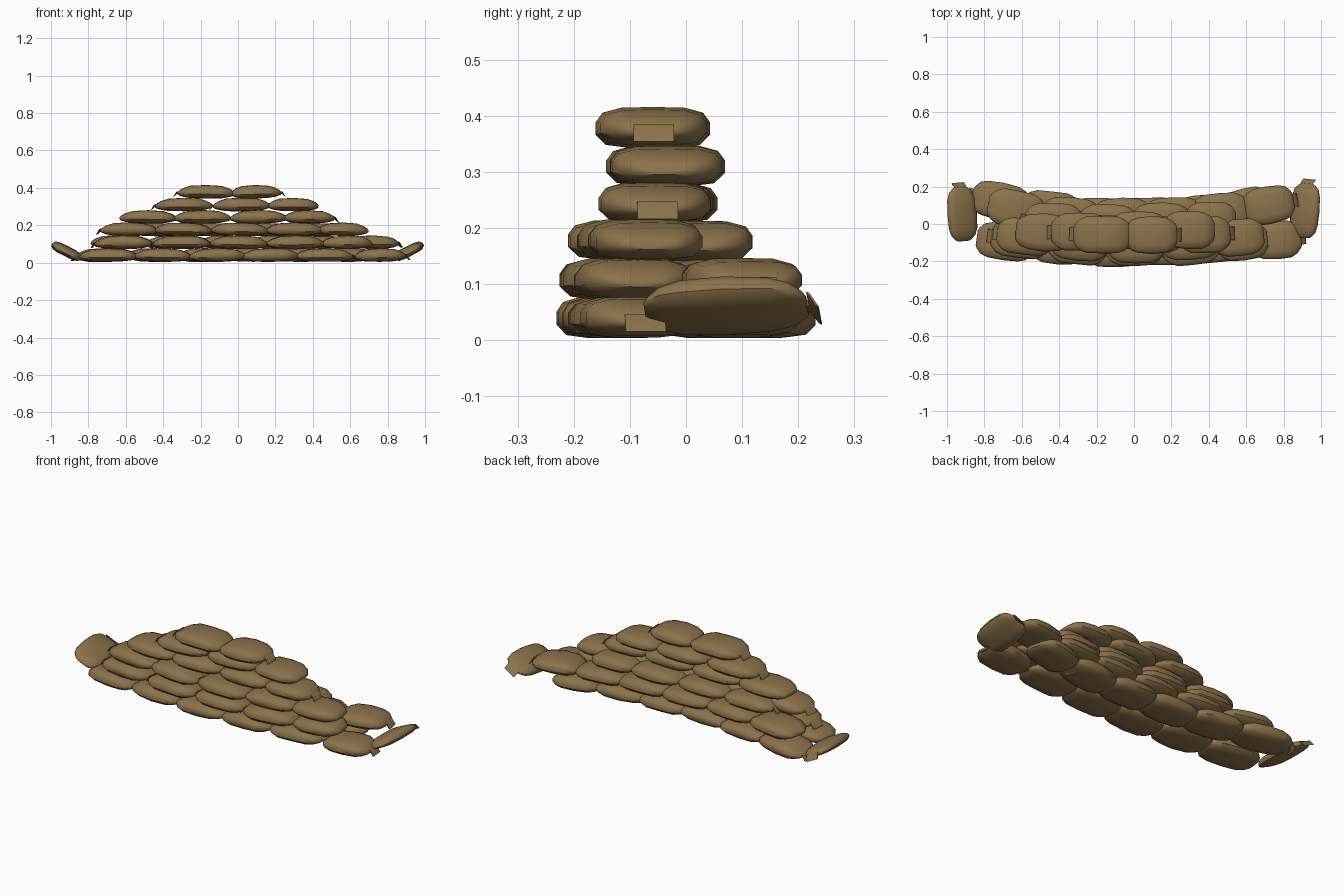
import bpy, bmesh, math, random
from mathutils import Matrix, Vector

if "Cube" in bpy.data.objects:
    bpy.data.objects.remove(bpy.data.objects["Cube"])

random.seed(4)
cloth = bpy.data.materials.new("brown_sackcloth")
cloth.diffuse_color = (0.262, 0.171, 0.070, 1)
cloth.use_nodes = True
cloth.node_tree.nodes["Principled BSDF"].inputs["Base Color"].default_value = cloth.diffuse_color

# stations along a bag: position, half width, half height (fractions of full size)
STATIONS = [(-0.5, 0.20, 0.09), (-0.475, 0.28, 0.18), (-0.40, 0.40, 0.32), (-0.27, 0.48, 0.45),
            (0, 0.5, 0.5), (0.27, 0.48, 0.45), (0.40, 0.40, 0.32), (0.475, 0.28, 0.18), (0.5, 0.20, 0.09)]
# rounded cross-section of the filled sack (unit half width / half height)
SECTION = [(1, 0.25), (0.88, 0.72), (0.55, 0.97), (0, 1.0), (-0.55, 0.97), (-0.88, 0.72), (-1, 0.25),
           (-1, -0.35), (-0.82, -0.85), (-0.4, -1), (0.4, -1), (0.82, -0.85), (1, -0.35)]


def loft(bm, rings):
    loops = [[bm.verts.new(p) for p in r] for r in rings]
    n = len(loops[0])
    for a, b in zip(loops, loops[1:]):
        for i in range(n):
            bm.faces.new((a[i], a[(i + 1) % n], b[(i + 1) % n], b[i]))
    bm.faces.new(loops[0][::-1])
    bm.faces.new(loops[-1])


def sandbag(name, matrix, size, tie=-1):
    L, W, H = size
    bm = bmesh.new()
    # filled body with slight unevenness, resting a little low at the ends
    rings = []
    for t, w, h in STATIONS:
        kw, kh = random.uniform(0.97, 1.03), random.uniform(0.96, 1.03)
        rings.append([Vector((t * L, u * w * W * kw, v * h * H * kh - (0.5 - h) * H * 0.3))
                      for u, v in SECTION])
    loft(bm, rings)
    # gathered neck, flaring into a small slanted frill
    neck = []
    for x, w, h, dz in ((L * 0.49, 0.012, 0.005, -0.008), (L * 0.5 + 0.004, 0.014, 0.005, -0.008),
                        (L * 0.5 + 0.009, 0.036, 0.014, -0.011), (L * 0.5 + 0.015, 0.036, 0.014, -0.014)):
        lean = 0.6 if w > 0.02 else 0
        neck.append([Vector(((x - lean * c * h) * tie, a * w, c * h + dz))
                     for a, c in ((-1, -1), (1, -1), (1, 1), (-1, 1))])
    loft(bm, neck)
    bmesh.ops.recalc_face_normals(bm, faces=bm.faces)
    bm.transform(matrix)
    me = bpy.data.meshes.new(name)
    bm.to_mesh(me)
    bm.free()
    me.materials.append(cloth)
    ob = bpy.data.objects.new(name, me)
    bpy.context.collection.objects.link(ob)
    bpy.ops.object.select_all(action='DESELECT')
    ob.select_set(True)
    bpy.context.view_layer.objects.active = ob
    bpy.ops.object.shade_smooth_by_angle(angle=math.radians(45))


# courses: name, height, y at middle, bend, tie side, x centres
COURSES = [
    ("course_1_front", 0.041, -0.132, 0.09, 1, (-0.69, -0.40, -0.11, 0.17, 0.46, 0.76)),
    ("course_1_back", 0.041, 0.035, 0.17, -1, (-0.715, -0.445, -0.18, 0.08, 0.34, 0.60)),
    ("course_2_front", 0.109, -0.130, 0.12, -1, (-0.61, -0.30, 0.005, 0.305, 0.58)),
    ("course_2_back", 0.110, 0.030, 0.14, 1, (-0.63, -0.34, -0.06, 0.21, 0.46, 0.72)),
    ("course_3_front", 0.179, -0.105, 0.12, -1, (-0.58, -0.29, 0.01, 0.30, 0.56)),
    ("course_3_back", 0.177, 0.008, 0.02, -1, (-0.43, -0.14, 0.15, 0.41)),
    ("course_4", 0.245, -0.052, 0.02, 1, (-0.48, -0.19, 0.11, 0.38)),
    ("course_5", 0.311, -0.040, 0.02, -1, (-0.29, 0.02, 0.295)),
    ("course_6", 0.379, -0.054, 0.0, -1, (-0.17, 0.095)),
]
for name, z, y0, bend, tie, xs in COURSES:
    for i, x in enumerate(xs):
        yaw = math.atan(2 * bend * x) + random.uniform(-0.04, 0.04)
        y = y0 + bend * x * x + random.uniform(-0.008, 0.008)
        side = 1 if name == "course_6" and i == 1 else tie
        m = (Matrix.Translation((x, y, z)) @ Matrix.Rotation(yaw, 4, 'Z')
             @ Matrix.Rotation(random.uniform(-0.02, 0.02), 4, 'Y'))
        length = 0.27 if i == len(xs) - 1 else 0.305
        sandbag(f"{name}_bag_{i + 1}", m, (length, 0.2, 0.073), side)

# fallen bags leaning against both ends
for name, x, y, s in (("left_leaning_bag", -0.918, 0.053, -1), ("right_leaning_bag", 0.913, 0.072, 1)):
    m = (Matrix.Translation((x, y, 0.062)) @ Matrix.Rotation(-0.47 * s, 4, 'Y')
         @ Matrix.Rotation(math.radians(-90 - 5 * s), 4, 'Z'))
    sandbag(name, m, (0.29, 0.168, 0.057), -1)
